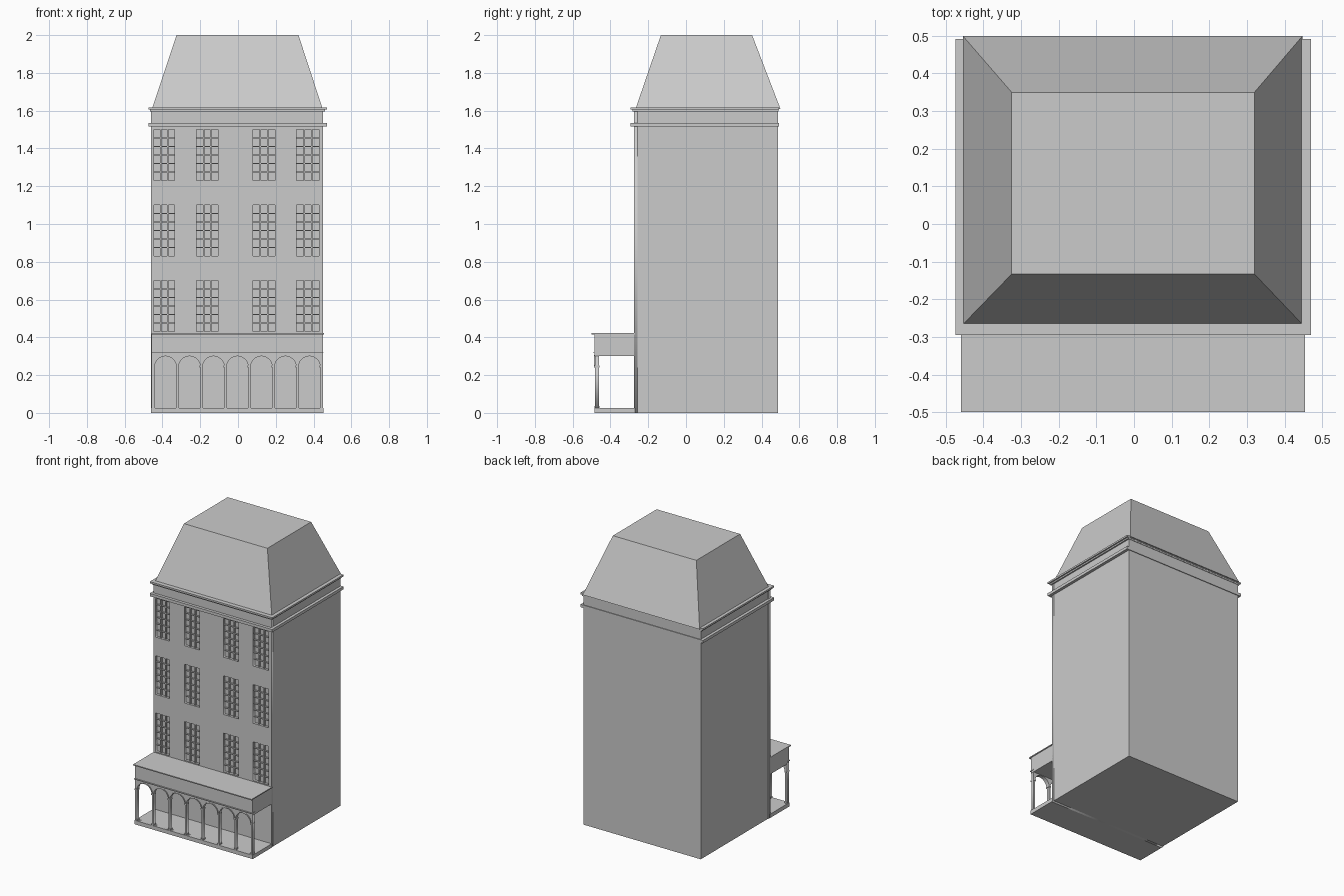
import bpy, bmesh, math

if "Cube" in bpy.data.objects:
    bpy.data.objects.remove(bpy.data.objects["Cube"])


def box(name, x0, x1, y0, y1, z0, z1):
    bm = bmesh.new()
    bmesh.ops.create_cube(bm, size=1)
    for v in bm.verts:
        v.co = ((x0 + x1) / 2 + v.co.x * (x1 - x0),
                (y0 + y1) / 2 + v.co.y * (y1 - y0),
                (z0 + z1) / 2 + v.co.z * (z1 - z0))
    me = bpy.data.meshes.new(name)
    bm.to_mesh(me)
    bm.free()
    ob = bpy.data.objects.new(name, me)
    bpy.context.collection.objects.link(ob)
    return ob


def rect(x0, x1, z0, z1):
    return [(x0, z0), (x1, z0), (x1, z1), (x0, z1)]


def arch(cx, r, z0, spring, n=12):
    top = [(cx + r * math.cos(math.pi * i / n), spring + r * math.sin(math.pi * i / n))
           for i in range(n + 1)]
    return [(cx - r, z0), (cx + r, z0)] + top


def panel(name, loops, y0, y1):
    """Filled outline with holes, standing in the xz plane between y0 and y1."""
    cu = bpy.data.curves.new(name, 'CURVE')
    cu.dimensions = '2D'
    cu.fill_mode = 'BOTH'
    cu.extrude = (y1 - y0) / 2
    for pts in loops:
        s = cu.splines.new('POLY')
        s.points.add(len(pts) - 1)
        for p, (x, z) in zip(s.points, pts):
            p.co = (x, z, 0, 1)
        s.use_cyclic_u = True
    ob = bpy.data.objects.new(name, cu)
    ob.location.y = (y0 + y1) / 2
    ob.rotation_euler.x = math.pi / 2
    bpy.context.collection.objects.link(ob)
    bpy.ops.object.select_all(action='DESELECT')
    ob.select_set(True)
    bpy.context.view_layer.objects.active = ob
    bpy.ops.object.convert(target='MESH')


# Main block and pierced front wall
box("main_block", -0.455, 0.45, -0.257, 0.487, 0, 1.6)
columns = [(-0.445, -0.335), (-0.22, -0.105), (0.08, 0.195), (0.31, 0.43)]
floors = [0.43, 0.83, 1.23]
win_h = 0.27
holes = [rect(a, b, z, z + win_h) for a, b in columns for z in floors]
panel("front_wall", [rect(-0.46, 0.45, 0, 1.6)] + holes, -0.275, -0.257)

# Window glazing bars
for ci, (a, b) in enumerate(columns):
    for z in floors:
        for i in range(1, 6):
            zc = z + win_h * i / 6
            box("window_crossbar", a, b, -0.267, -0.256, zc - 0.003, zc + 0.003)
        for i in (1, 2):
            xc = a + (b - a) * i / 3
            box("window_upright", xc - 0.004, xc + 0.004, -0.27, -0.256, z, z + win_h)

# Cornice bands
box("lower_cornice", -0.475, 0.47, -0.295, 0.492, 1.515, 1.535)
box("upper_cornice_bed", -0.465, 0.46, -0.284, 0.49, 1.595, 1.605)
box("upper_cornice", -0.475, 0.47, -0.295, 0.492, 1.605, 1.617)

# Mansard roof, tapered from a box
roof = box("mansard_roof", -0.455, 0.448, -0.267, 0.5, 1.61, 2.0)
for v in roof.data.vertices:
    if v.co.z > 1.9:
        v.co.x = -0.325 if v.co.x < 0 else 0.32
        v.co.y = -0.133 if v.co.y < 0 else 0.35

# Arcade porch
box("porch_floor", -0.46, 0.453, -0.485, -0.27, 0, 0.027)
box("porch_entablature", -0.457, 0.45, -0.485, -0.27, 0.302, 0.418)
box("porch_roof", -0.46, 0.455, -0.5, -0.27, 0.416, 0.423)
box("porch_string_course", -0.459, 0.452, -0.493, -0.46, 0.316, 0.321)

step, r, spring = 0.127, 0.0575, 0.243
centres = [-0.003 + step * (i - 3) for i in range(7)]
panel("arcade_front", [rect(-0.457, 0.45, 0.02, 0.31)]
      + [arch(c, r, 0.027, spring) for c in centres], -0.481, -0.46)

# Arch mouldings, pier capitals and bases
for c in centres:
    outer = [(c + (r + 0.005) * math.cos(math.pi * i / 12),
              spring + (r + 0.005) * math.sin(math.pi * i / 12)) for i in range(13)]
    inner = [(c + r * math.cos(math.pi * i / 12),
              spring + r * math.sin(math.pi * i / 12)) for i in range(12, -1, -1)]
    panel("arch_moulding", [outer + inner], -0.486, -0.479)
for i in range(8):
    x = -0.003 + step * (i - 3.5)
    box("pier_capital", x - 0.009, x + 0.009, -0.488, -0.458, 0.24, 0.25)
    box("pier_base", x - 0.008, x + 0.008, -0.484, -0.458, 0.027, 0.037)
